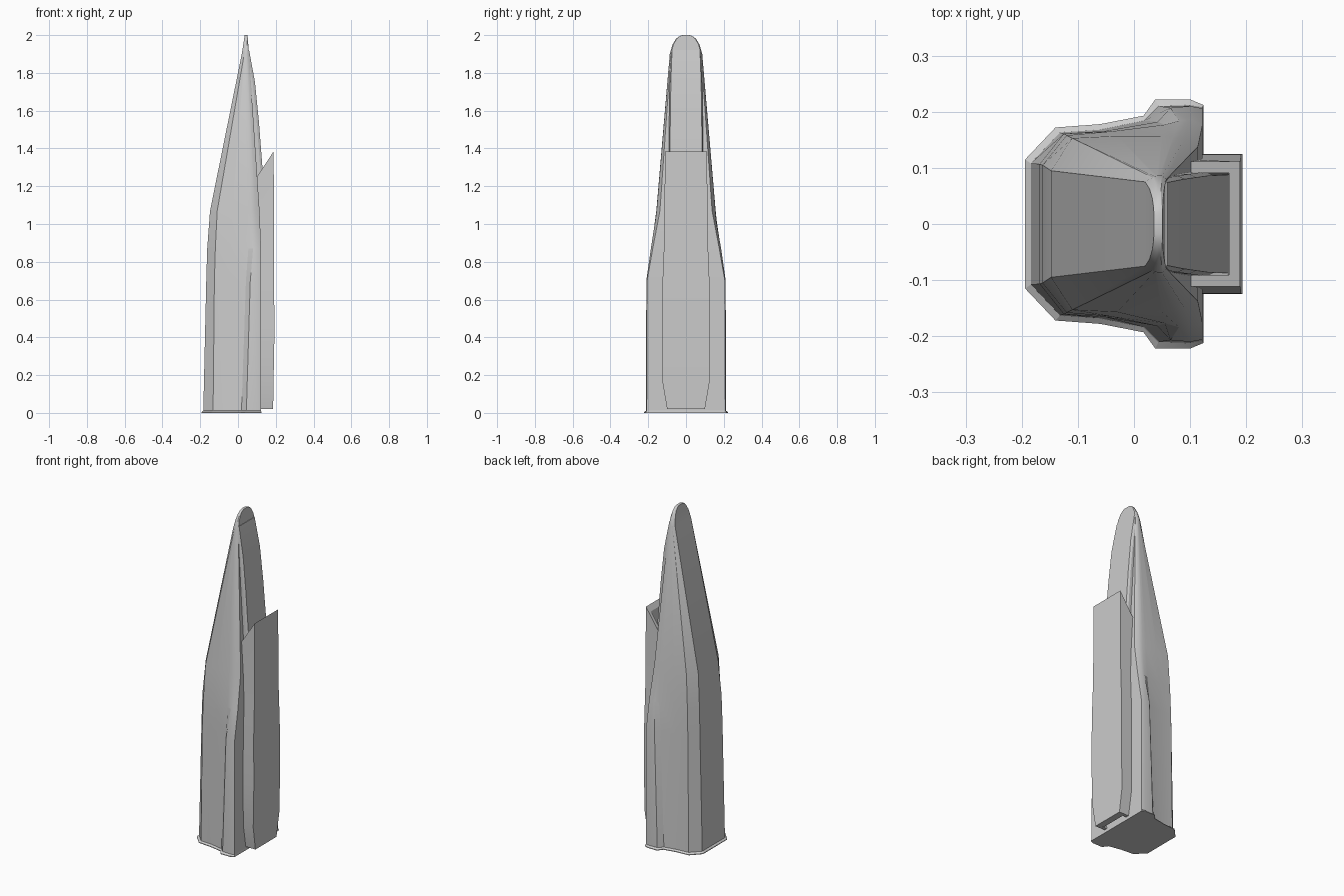
import bpy, bmesh
from math import radians

if "Cube" in bpy.data.objects:
    bpy.data.objects.remove(bpy.data.objects["Cube"])


def loft(name, rings, angle=25):
    """Skin equal-sized closed rings of 3D points and cap both ends."""
    bm = bmesh.new()
    loops = [[bm.verts.new(p) for p in ring] for ring in rings]
    n = len(loops[0])
    for a, b in zip(loops, loops[1:]):
        for i in range(n):
            j = (i + 1) % n
            bm.faces.new((a[i], a[j], b[j], b[i]))
    bm.faces.new(loops[0][::-1])
    bm.faces.new(loops[-1])
    bmesh.ops.recalc_face_normals(bm, faces=bm.faces)
    mesh = bpy.data.meshes.new(name)
    bm.to_mesh(mesh)
    bm.free()
    obj = bpy.data.objects.new(name, mesh)
    bpy.context.collection.objects.link(obj)
    bpy.ops.object.select_all(action='DESELECT')
    obj.select_set(True)
    bpy.context.view_layer.objects.active = obj
    bpy.ops.object.shade_smooth_by_angle(angle=radians(angle))
    return obj


def mirrored(half, z):
    """Mirror a half outline of (x, y) across y = 0 at height z."""
    return [(x, y, z) for x, y in half] + [(x, -y, z) for x, y in reversed(half)]


# Sheath body: half outlines from the narrow face round to the clip face
base = [(-.184, .108), (-.132, .163), (-.06, .168), (.018, .184),
        (.044, .210), (.10, .212), (.122, .208)]
shoulder = [(-.168, .107), (-.125, .161), (-.05, .166), (.042, .182),
            (.065, .207), (.10, .210), (.122, .206)]
neck = [(-.163, .105), (-.12, .158), (-.04, .165), (.055, .177),
        (.08, .184), (.10, .186), (.122, .176)]
bend = [(-.148, .095), (-.11, .153), (-.03, .157), (.05, .157),
        (.07, .155), (.09, .150), (.114, .138)]
tip = [(.020, .075), (.033, .083), (.037, .085), (.041, .086),
       (.045, .086), (.050, .086), (.058, .080)]
body = [(0, base), (.70, shoulder), (.87, neck), (1.07, bend), (1.90, tip)]
rings = [mirrored(h, z) for z, h in body]
for z, s in ((1.95, .83), (1.98, .62), (1.995, .40), (2.0, .22)):
    k = (z - 1.90) / .1
    half = [(x + (.046 - x) * .6 * k, y * s) for x, y in tip]
    rings.append(mirrored(half, z))
loft("sheath_body", rings)

# Thin flared lip round the foot
lip = [(-.194, .115), (-.14, .172), (-.06, .178), (.017, .193),
       (.038, .222), (.10, .222), (.124, .212)]
loft("foot_lip", [mirrored(lip, 0), mirrored(lip, .004), mirrored(base, .012)])

# Raised strip running from the tip down behind the clip
strip = [(.72, .115, .088), (.80, .172, .088), (1.28, .131, .086),
         (1.55, .110, .083), (1.75, .090, .080), (1.92, .059, .074)]
loft("raised_strip", [
    mirrored([(.045, w + .006), (x - .012, w + .006), (x, w)], z)
    for z, x, w in strip])


# Belt clip: U-shaped channel with a slanted mouth
def channel(z, w, x, slant=0.0, wall=.02, root=.10):
    half = [(root, w - wall), (root, w), (x, w)]
    inner = (x - wall, w - wall)
    pts = [half[0], half[1], half[2]]
    ring = pts + [(a, -b) for a, b in reversed(pts)]
    ring += [(inner[0], -inner[1]), inner]
    return [(px, py, z - slant * (x - px)) for px, py in ring]


loft("belt_clip", [
    channel(.02, .100, .186), channel(.16, .124, .188),
    channel(.42, .125, .193), channel(.70, .124, .191),
    channel(.92, .115, .190), channel(1.385, .111, .189, slant=1.52)], 15)

# Floor closing part of the clip's lower end
loft("clip_floor", [mirrored([(.145, w), (.18, w)], z)
                    for z, w in ((.021, .09), (.045, .094))])
